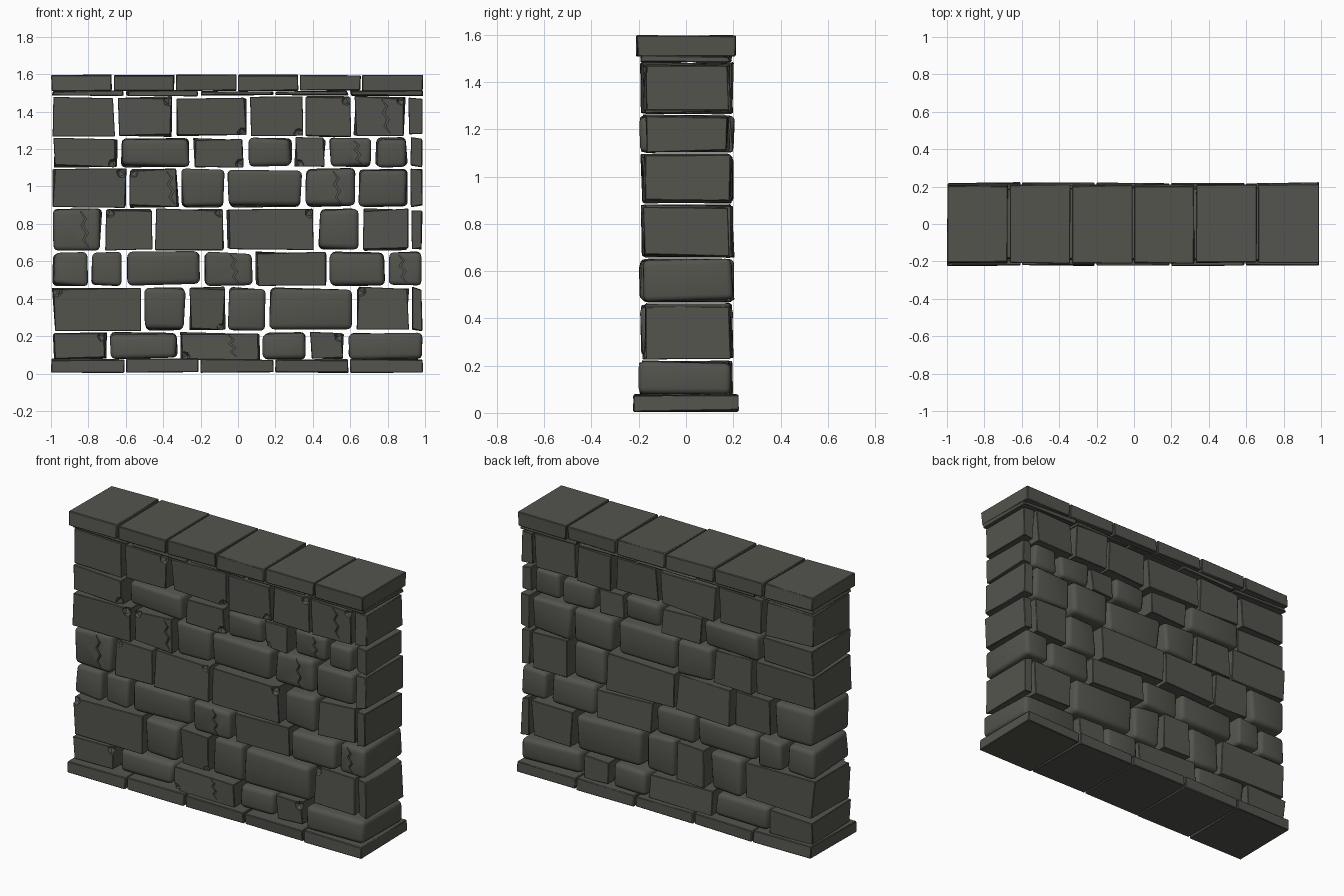
import bpy, bmesh, math, random
from mathutils import Matrix

if "Cube" in bpy.data.objects:
    bpy.data.objects.remove(bpy.data.objects["Cube"])

random.seed(11)
R = random.uniform
stone_mat = bpy.data.materials.new("dark grey stone")
stone_mat.diffuse_color = (0.088, 0.088, 0.076, 1)
stone_mat.use_nodes = True
stone_mat.node_tree.nodes["Principled BSDF"].inputs["Base Color"].default_value = stone_mat.diffuse_color


def make(name, bm):
    bmesh.ops.recalc_face_normals(bm, faces=bm.faces[:])
    me = bpy.data.meshes.new(name)
    bm.to_mesh(me)
    bm.free()
    ob = bpy.data.objects.new(name, me)
    bpy.context.collection.objects.link(ob)
    me.materials.append(stone_mat)
    return ob


def block(name, lo, hi, skew, bevel, segs):
    """Box whose corners are pulled in by random amounts, then bevelled."""
    bm = bmesh.new()
    bmesh.ops.create_cube(bm, size=1)
    for v in bm.verts:
        for i in range(3):
            inward = R(0, skew[i])
            v.co[i] = lo[i] + inward if v.co[i] < 0 else hi[i] - inward
    bmesh.ops.bevel(bm, geom=bm.edges[:], offset=bevel, segments=segs, profile=0.5,
                    affect='EDGES', clamp_overlap=True)
    return make(name, bm)


def add_crack(bm, x, z0, z1, y, n=5):
    """Thin zigzag prism pushed into the front face."""
    rings = []
    for i in range(n + 1):
        t = i / n
        cx = x + 0.011 * (-1) ** i + 0.02 * (0.5 - t)
        w = 0.0015 + 0.005 * math.sin(math.pi * t)
        z = z0 + (z1 - z0) * t
        rings.append([bm.verts.new((cx + sx * w, y + sy * 0.03, z))
                      for sx, sy in ((-1, -1), (1, -1), (1, 1), (-1, 1))])
    for a, b in zip(rings, rings[1:]):
        for k in range(4):
            bm.faces.new((a[k], a[k - 1], b[k - 1], b[k]))
    bm.faces.new(rings[0])
    bm.faces.new(rings[-1])


def carve(ob, bm):
    """Subtract the cutter mesh and remove it again."""
    cutter = make("cutter", bm)
    cutter.hide_render = True
    mod = ob.modifiers.new("carve", 'BOOLEAN')
    mod.operation, mod.solver, mod.object = 'DIFFERENCE', 'EXACT', cutter
    dg = bpy.context.evaluated_depsgraph_get()
    me = bpy.data.meshes.new_from_object(ob.evaluated_get(dg))
    ob.modifiers.clear()
    if len(me.polygons) > 5:
        ob.data = me
    bpy.data.objects.remove(cutter)


def course(row, z0, z1, joints, worn_stones=(), cracks=()):
    """One row of through stones between the joints; worn ones are rounded."""
    edges = [-1, *joints, 0.993]
    for c, (a, b) in enumerate(zip(edges, edges[1:])):
        worn = c in worn_stones
        x0, x1 = a + .005, b - .005
        yf, yb = R(-.203, -.18), R(.185, .21)
        sx = 0.008 if b - a < 0.12 else 0.018
        ob = block(f"stone_{row}_{c + 1}", (x0, yf, z0), (x1, yb, z1), (sx, .022, .018),
                   R(.022, .03) if worn else .003, 3 if worn else 1)
        bm = bmesh.new()
        for x in cracks:
            if a < x < b:
                add_crack(bm, x, z0 + .022, z1 - .02, yf)
        # sharp stones often have one chipped front corner
        if not worn and b - a > .12 and R(0, 1) < .65:
            x = random.choice((x0 + .025, x1 - .025))
            z = random.choice((z0 + .02, z1 - .025, z1 - .025))
            spot = Matrix.Translation((x, yf, z)) @ Matrix.Rotation(R(0, 3), 4, 'Y')
            bmesh.ops.create_icosphere(bm, subdivisions=1, radius=.034, matrix=spot)
        if bm.verts:
            carve(ob, bm)
        else:
            bm.free()


def slab_row(name, count, y, z0, z1, skew):
    """Row of equal flat slabs along the whole wall."""
    w = 1.995 / count
    for i in range(count):
        x = -1 + i * w
        block(f"{name}_{i + 1}", (x, -y, z0), (x + w - .004, y, z1), skew, .004, 1)


# Wall courses from bottom to top
course(1, .07, .225, (-.695, -.315, .125, .378, .575), (1, 3, 5), (-.03,))
course(2, .225, .465, (-.512, -.27, -.062, .157, .628, .922), (1, 3, 4))
course(3, .465, .655, (-.795, -.607, -.19, .085, .48, .792), (0, 1, 2, 3, 5, 6), (-.02, .88))
course(4, .655, .885, (-.718, -.45, -.068, .418, .657, .917), (0, 4), (-.82,))
course(5, .885, 1.1, (-.59, -.31, -.065, .35, .637, .917), (2, 3, 4, 5), (-.36, .53))
course(6, 1.1, 1.265, (-.635, -.247, .043, .295, .477, .727, .917), (1, 3, 5, 6), (.64,))
course(7, 1.265, 1.485, (-.652, -.34, .055, .355, .612, .903), (), (.79,))

# Plinth, thin levelling slabs and coping
slab_row("plinth_slab", 5, .225, .002, .08, (.006, .01, .01))
slab_row("levelling_slab", 5, .197, 1.482, 1.517, (.015, .02, .012))
slab_row("coping_slab", 6, .213, 1.508, 1.6, (.006, .012, .008))

# Smooth the worn edges, keep the rest sharp
for ob in bpy.context.collection.objects:
    ob.select_set(True)
    bpy.context.view_layer.objects.active = ob
bpy.ops.object.shade_smooth_by_angle(angle=math.radians(35))
